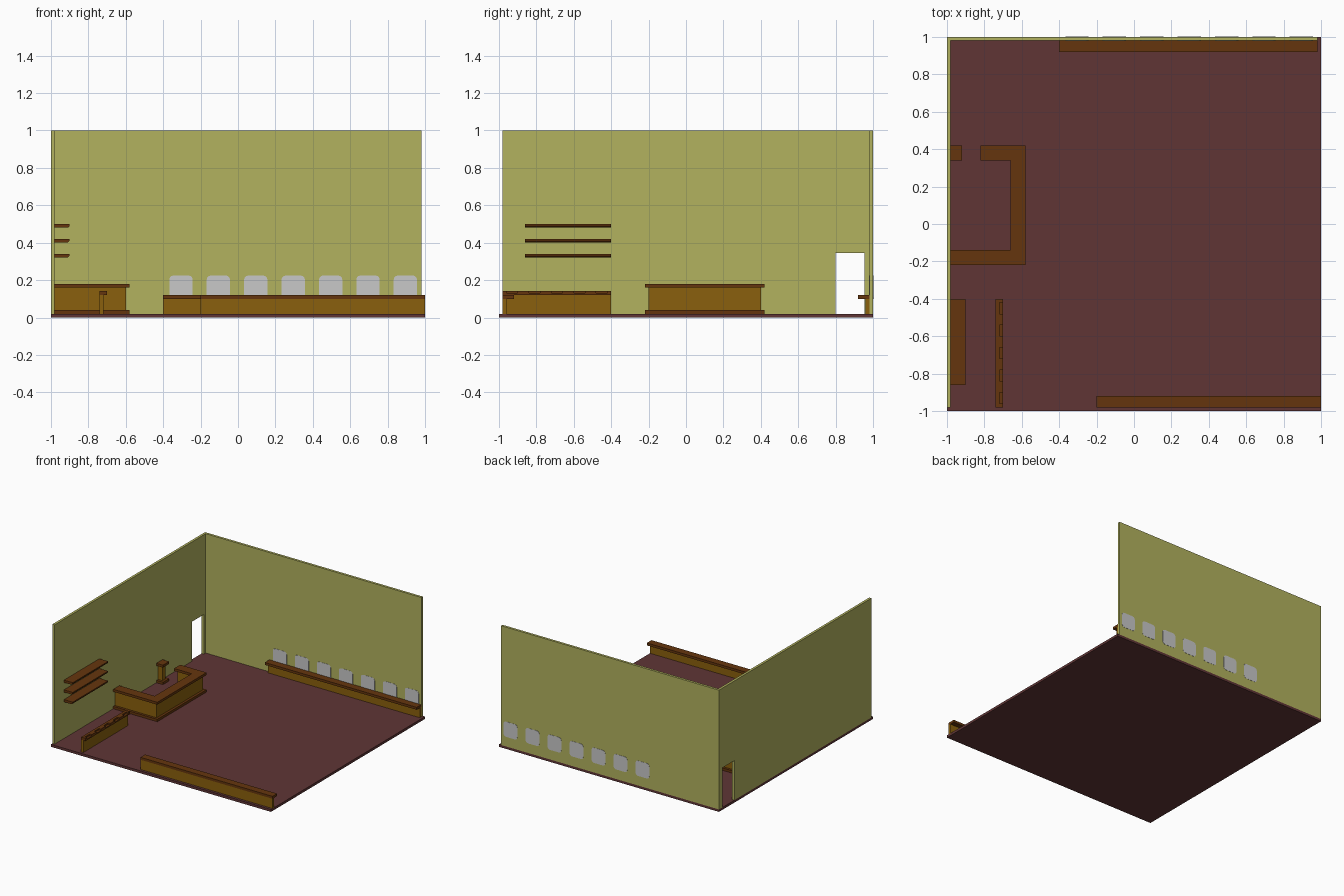
import bpy, bmesh, math
from mathutils import Vector

if "Cube" in bpy.data.objects:
    bpy.data.objects.remove(bpy.data.objects["Cube"])


def material(name, rgb):
    m = bpy.data.materials.new(name)
    m.diffuse_color = (*rgb, 1)
    m.use_nodes = True
    m.node_tree.nodes["Principled BSDF"].inputs["Base Color"].default_value = m.diffuse_color
    return m


FLOOR = material("dark_red_floor", (0.116, 0.036, 0.036))
WALL = material("olive_wall", (0.445, 0.445, 0.113))
PANEL = material("golden_wood", (0.254, 0.117, 0.004))
TOP = material("dark_wood", (0.130, 0.036, 0.004))
GLASS = material("grey_glass", (0.58, 0.58, 0.58))


def prism(name, points, axis, lo, hi, mat):
    """Extrude a 2D outline along an axis; outline uses the other two axes in order."""
    def place(p, t):
        c = list(p)
        c.insert("xyz".index(axis), t)
        return Vector(c)
    bm = bmesh.new()
    face = bm.faces.new([bm.verts.new(place(p, lo)) for p in points])
    new = bmesh.ops.extrude_face_region(bm, geom=[face])["geom"]
    verts = [g for g in new if isinstance(g, bmesh.types.BMVert)]
    bmesh.ops.translate(bm, verts=verts, vec=place((0, 0), hi - lo))
    bmesh.ops.recalc_face_normals(bm, faces=bm.faces)
    mesh = bpy.data.meshes.new(name)
    bm.to_mesh(mesh)
    bm.free()
    mesh.materials.append(mat)
    ob = bpy.data.objects.new(name, mesh)
    bpy.context.collection.objects.link(ob)
    return ob


def box(name, x0, x1, y0, y1, z0, z1, mat):
    return prism(name, [(x0, y0), (x1, y0), (x1, y1), (x0, y1)], "z", z0, z1, mat)


# Floor and the two walls, the left one with a doorway notch
box("floor", -1, 1, -1, 1, 0, 0.02, FLOOR)
prism("left_wall", [(-0.98, 0.02), (0.80, 0.02), (0.80, 0.345), (0.955, 0.345),
                    (0.955, 0.02), (0.98, 0.02), (0.98, 1), (-0.98, 1)],
      "x", -1, -0.98, WALL)
box("back_wall", -1, 0.98, 0.98, 1, 0.02, 1, WALL)

# Rounded windows showing on both sides of the back wall
HALF, R = 0.0625, 0.022
for i in range(7):
    cx, cz = -0.305 + 0.2 * i, 0.162
    pts = []
    for q, (sx, sz) in enumerate([(1, 1), (-1, 1), (-1, -1), (1, -1)]):
        for k in range(4):
            a = math.radians(90 * q + 30 * k)
            pts.append((cx + sx * (HALF - R) + R * math.cos(a),
                        cz + sz * (HALF - R) + R * math.sin(a)))
    prism(f"window_{i + 1}", pts, "y", 0.9785, 1.0015, GLASS)

# Narrow ledges along the back wall and the front edge
box("back_ledge_panel", -0.40, 0.98, 0.96, 0.98, 0.02, 0.10, PANEL)
box("back_ledge_top", -0.40, 0.98, 0.92, 0.98, 0.10, 0.12, TOP)
box("front_ledge_panel", -0.20, 1, -0.98, -0.96, 0.02, 0.10, PANEL)
box("front_ledge_top", -0.20, 1, -0.98, -0.92, 0.10, 0.12, TOP)


# Wraparound service counter with a gap beside the wall stub
def counter(name, d, z0, z1, mat):
    """Counter layer whose outline is inset by d."""
    prism(name, [(-0.98, -0.22 + d), (-0.58 - d, -0.22 + d), (-0.58 - d, 0.42 - d),
                 (-0.82 + d, 0.42 - d), (-0.82 + d, 0.34 + d), (-0.66 + d, 0.34 + d),
                 (-0.66 + d, -0.14 - d), (-0.98, -0.14 - d)], "z", z0, z1, mat)
    box(name + "_stub", -0.98, -0.92 - d, 0.34 + d, 0.42 - d, z0, z1, mat)


counter("counter_base", 0, 0.02, 0.04, TOP)
counter("counter_body", 0.02, 0.04, 0.16, PANEL)
counter("counter_top", 0, 0.16, 0.18, TOP)

# Low rail with five shallow recesses in the edge of its top
box("rail_panel", -0.74, -0.72, -0.98, -0.40, 0.02, 0.12, PANEL)
box("rail_top_lower", -0.74, -0.70, -0.98, -0.40, 0.12, 0.13, TOP)
outline = [(-0.74, -0.40), (-0.74, -0.98), (-0.70, -0.98)]
for i in range(5):
    y = -0.96 + 0.12 * i
    outline += [(-0.70, y), (-0.718, y), (-0.718, y + 0.06), (-0.70, y + 0.06)]
outline.append((-0.70, -0.40))
prism("rail_top_upper", outline, "z", 0.13, 0.142, TOP)

# Wall shelves with a chamfered lower front edge
for i in range(3):
    z = 0.32 + 0.08 * i
    prism(f"wall_shelf_{i + 1}", [(-0.98, z), (-0.91, z), (-0.90, z + 0.01),
                                  (-0.90, z + 0.02), (-0.98, z + 0.02)],
          "y", -0.86, -0.40, TOP)
